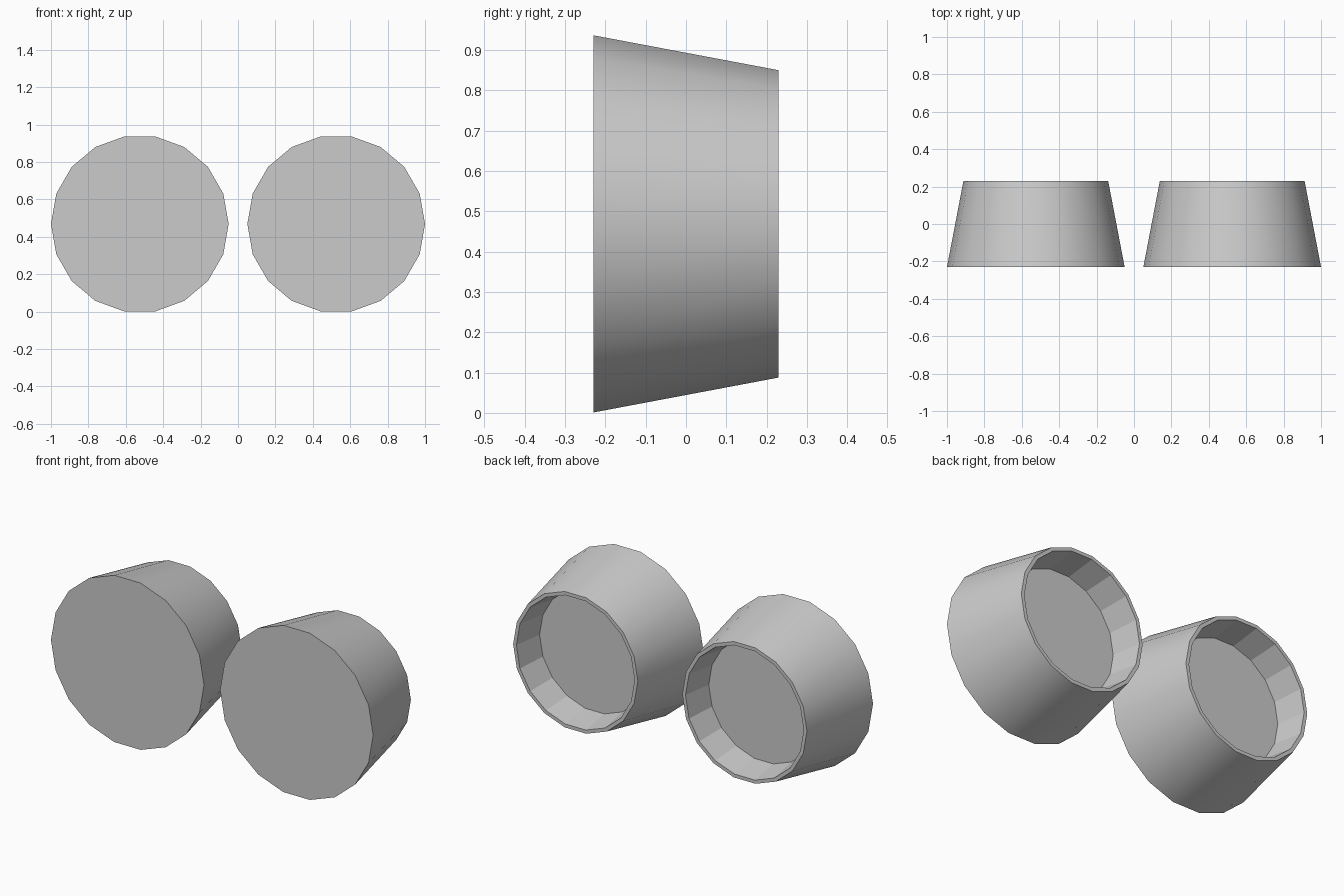
import bpy, bmesh, math

if "Cube" in bpy.data.objects:
    bpy.data.objects.remove(bpy.data.objects["Cube"])

SIDES = 18
R_FRONT, R_BACK = 0.475, 0.387
Y_FRONT, Y_BACK = -0.23, 0.23
CZ = R_FRONT * math.sin(math.radians(80)) + 0.001


def make_cup(name, cx):
    """Tapered cup lying on its side, closed in front, hollow at the back."""
    bm = bmesh.new()

    def ring(r, y):
        return [bm.verts.new((cx + r * math.cos(2 * math.pi * i / SIDES), y,
                              CZ + r * math.sin(2 * math.pi * i / SIDES)))
                for i in range(SIDES)]

    # front edge, back edge, rim, recessed floor
    rings = [ring(R_FRONT, Y_FRONT), ring(R_BACK, Y_BACK),
             ring(0.367, Y_BACK), ring(0.342, 0.06)]
    for k, (a, b) in enumerate(zip(rings, rings[1:])):
        for i in range(SIDES):
            j = (i + 1) % SIDES
            f = bm.faces.new((a[i], a[j], b[j], b[i]))
            f.smooth = k == 0          # only the outer wall is smooth
    bm.faces.new(rings[0])
    bm.faces.new(rings[-1])
    bmesh.ops.recalc_face_normals(bm, faces=bm.faces[:])
    # crisp edges at the front face and around the rim
    for e in bm.edges:
        if len({f.smooth for f in e.link_faces}) > 1:
            e.smooth = False
    me = bpy.data.meshes.new(name)
    bm.to_mesh(me)
    bm.free()
    bpy.context.collection.objects.link(bpy.data.objects.new(name, me))


# matching pair, side by side
for name, side in (("left_cup", -1), ("right_cup", 1)):
    make_cup(name, side * 0.525)
